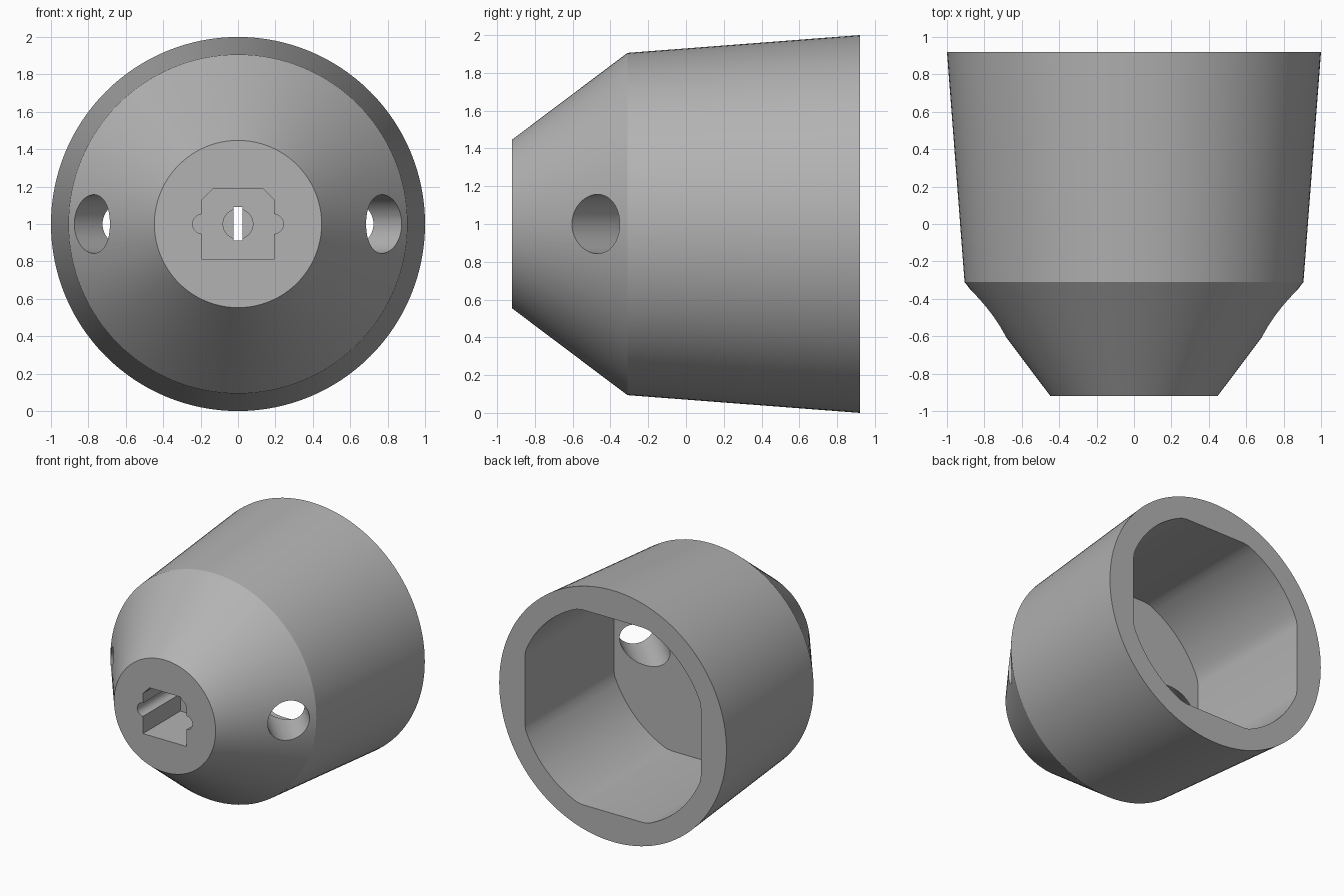
import bpy, bmesh, math
from mathutils import Matrix, Vector

if "Cube" in bpy.data.objects:
    bpy.data.objects.remove(bpy.data.objects["Cube"])

CENTRE_Z = 1.0

grey = bpy.data.materials.new("plain grey")
grey.use_nodes = True
colour = (0.45, 0.45, 0.45, 1)
grey.diffuse_color = colour
grey.node_tree.nodes["Principled BSDF"].inputs["Base Color"].default_value = colour


def ring(radius, count):
    return [(radius * math.cos(math.tau * i / count),
             radius * math.sin(math.tau * i / count)) for i in range(count)]


def loft(name, sections):
    """Closed solid through (y, outline) sections around the main axis."""
    bm = bmesh.new()
    rows = [[bm.verts.new((x, y, CENTRE_Z + z)) for x, z in outline]
            for y, outline in sections]
    for a, b in zip(rows, rows[1:]):
        for i in range(len(a)):
            j = (i + 1) % len(a)
            bm.faces.new((a[i], a[j], b[j], b[i]))
    bm.faces.new(rows[0])
    bm.faces.new(rows[-1])
    bmesh.ops.recalc_face_normals(bm, faces=bm.faces)
    mesh = bpy.data.meshes.new(name)
    bm.to_mesh(mesh)
    bm.free()
    mesh.materials.append(grey)
    obj = bpy.data.objects.new(name, mesh)
    bpy.context.collection.objects.link(obj)
    return obj


def prism(name, outline, y0, y1):
    return loft(name, [(y0, outline), (y1, outline)])


def cut(target, cutter):
    bpy.context.view_layer.objects.active = target
    mod = target.modifiers.new("cut", 'BOOLEAN')
    mod.operation = 'DIFFERENCE'
    mod.solver = 'EXACT'
    mod.object = cutter
    bpy.ops.object.modifier_apply(modifier=mod.name)
    bpy.data.objects.remove(cutter)


# Outer shell: steep nose cone and gently flaring skirt
body = loft("body", [(-0.92, ring(0.447, 128)),
                     (-0.31, ring(0.906, 128)),
                     (0.92, ring(1.0, 128))])

# Rear pocket: circle with four flats
flat = 0.775
pocket = [(max(-flat, min(flat, x)), max(-flat, min(flat, z)))
          for x, z in ring(0.83, 96)]
pocket = [p for i, p in enumerate(pocket)
          if not (abs(p[0]) == flat and abs(pocket[i - 1][0]) == flat
                  and abs(pocket[(i + 1) % 96][0]) == flat)
          and not (abs(p[1]) == flat and abs(pocket[i - 1][1]) == flat
                   and abs(pocket[(i + 1) % 96][1]) == flat)]
cut(body, prism("pocket_cutter", pocket, -0.2, 1.2))

# Keyed front socket with chamfered top corners
socket = [(-0.192, -0.19), (0.192, -0.19), (0.192, 0.13),
          (0.133, 0.19), (-0.133, 0.19), (-0.192, 0.13)]
cut(body, prism("socket_cutter", socket, -1.2, -0.45))

# Round side grooves of the socket
for side in (-1, 1):
    groove = [(x + side * 0.19, z) for x, z in ring(0.053, 24)]
    cut(body, prism("groove_cutter", groove, -1.2, -0.45))

# Round recess and narrow slot through the web
cut(body, prism("recess_cutter", ring(0.08, 32), -0.6, -0.33))
slot = [(-0.023, -0.087), (0.023, -0.087), (0.023, 0.09), (-0.023, 0.09)]
cut(body, prism("slot_cutter", slot, -0.6, 0.0))

# Angled side holes running from the nose cone into the pocket
for side in (-1, 1):
    hole = prism("hole_cutter", ring(0.157, 48), -0.65, 0.65)
    hole.data.transform(Matrix.Translation((0, 0, -CENTRE_Z)))
    hole.data.transform(Matrix.Rotation(side * math.radians(45), 4, 'Z'))
    hole.data.transform(Matrix.Translation(Vector((side * 0.7725, -0.47, CENTRE_Z))))
    cut(body, hole)

bpy.ops.object.select_all(action='DESELECT')
body.select_set(True)
bpy.context.view_layer.objects.active = body
bpy.ops.object.shade_smooth_by_angle(angle=math.radians(20))
